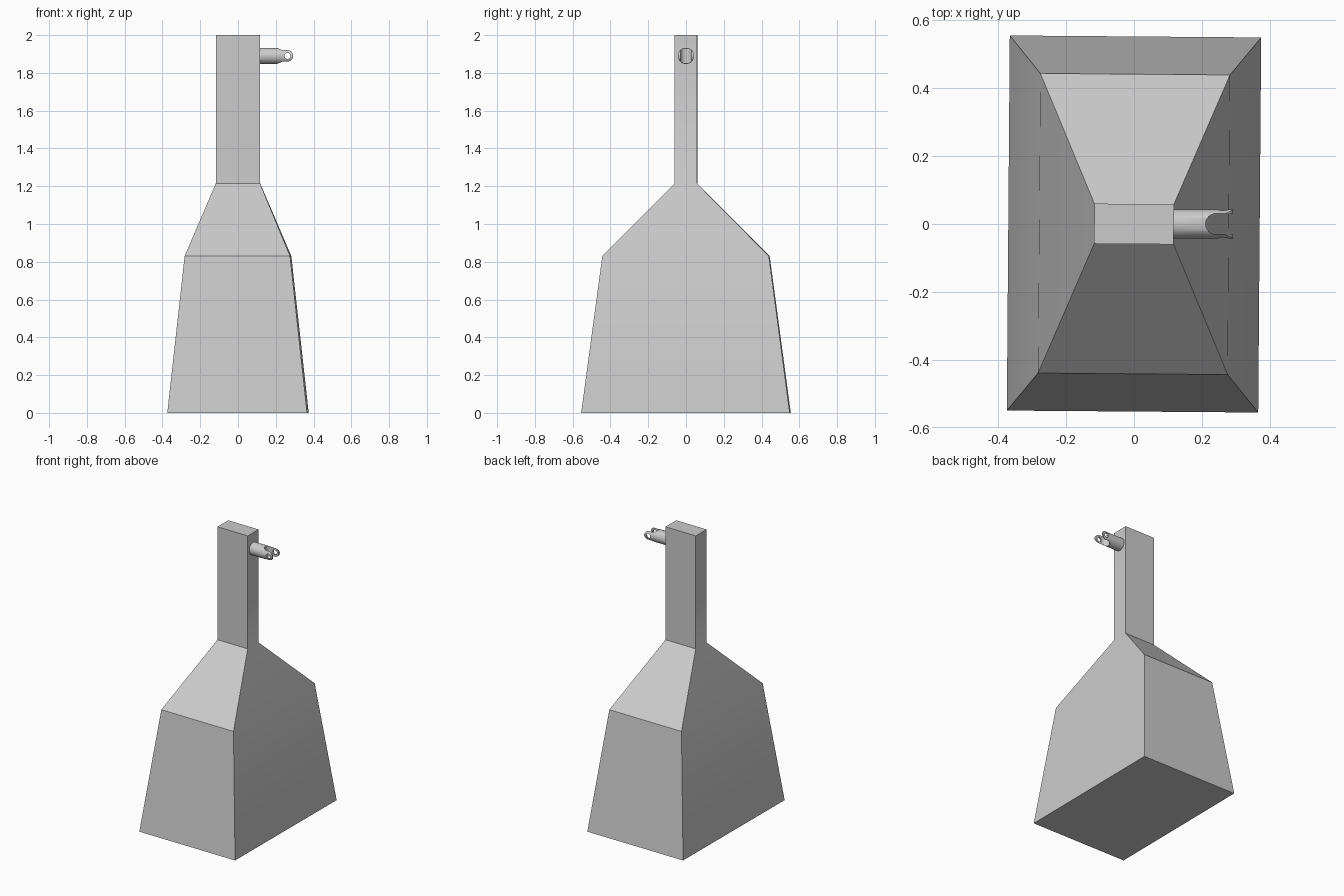
import bpy, bmesh, math
from mathutils import Matrix

cube = bpy.data.objects.get("Cube")
if cube:
    bpy.data.objects.remove(cube, do_unlink=True)

grey = bpy.data.materials.new("plain grey")
grey.use_nodes = True
grey.diffuse_color = (0.6, 0.6, 0.6, 1)
grey.node_tree.nodes["Principled BSDF"].inputs["Base Color"].default_value = (0.6, 0.6, 0.6, 1)


def add_object(name, bm):
    bmesh.ops.recalc_face_normals(bm, faces=bm.faces)
    mesh = bpy.data.meshes.new(name)
    bm.to_mesh(mesh)
    bm.free()
    mesh.materials.append(grey)
    obj = bpy.data.objects.new(name, mesh)
    bpy.context.collection.objects.link(obj)
    return obj


def prism(name, outline, depth, to_world):
    """Extrude a flat outline symmetrically about its plane."""
    bm = bmesh.new()
    face = bm.faces.new([bm.verts.new((u, v, -depth / 2)) for u, v in outline])
    new = bmesh.ops.extrude_face_region(bm, geom=[face])["geom"]
    verts = [g for g in new if isinstance(g, bmesh.types.BMVert)]
    bmesh.ops.translate(bm, vec=(0, 0, depth), verts=verts)
    bm.transform(to_world)
    return add_object(name, bm)


def arc(cx, radius, start, end, steps):
    angles = [math.radians(start + (end - start) * i / steps) for i in range(steps + 1)]
    return [(cx + radius * math.cos(a), radius * math.sin(a)) for a in angles]


def activate(obj):
    bpy.ops.object.select_all(action='DESELECT')
    obj.select_set(True)
    bpy.context.view_layer.objects.active = obj


def smooth(obj):
    activate(obj)
    bpy.ops.object.shade_smooth_by_angle(angle=math.radians(30))


def carve(obj, cutter, operation):
    mod = obj.modifiers.new(cutter.name, 'BOOLEAN')
    mod.object, mod.operation, mod.solver = cutter, operation, 'EXACT'
    activate(obj)
    bpy.ops.object.modifier_apply(modifier=mod.name)
    bpy.data.objects.remove(cutter, do_unlink=True)


# Weighted body: stacked rectangular rings (half width, half depth, height)
rings = [(0.37, 0.552, 0), (0.279, 0.441, 0.83), (0.117, 0.059, 1.215), (0.117, 0.059, 2)]
bm = bmesh.new()
loops = [[bm.verts.new((sx * w, sy * d, z))
          for sx, sy in ((-1, -1), (1, -1), (1, 1), (-1, 1))] for w, d, z in rings]
bm.faces.new(loops[0][::-1])
bm.faces.new(loops[-1])
for low, high in zip(loops, loops[1:]):
    for i in range(4):
        j = (i + 1) % 4
        bm.faces.new((low[i], low[j], high[j], high[i]))
bm.transform(Matrix.Rotation(math.radians(-0.45), 4, 'Z'))
smooth(add_object("tapered_body", bm))

# Clevis pin: round rod trimmed to a rounded tongue, slotted and drilled
pin_z = 1.89
lift = Matrix.Translation((0, 0, pin_z))
side_on = lift @ Matrix.Rotation(math.pi / 2, 4, 'X')

bm = bmesh.new()
bmesh.ops.create_cone(bm, cap_ends=True, segments=48, radius1=0.043, radius2=0.043, depth=0.3)
bm.transform(Matrix.Translation((0.25, 0, pin_z)) @ Matrix.Rotation(math.pi / 2, 4, 'Y'))
pin = add_object("clevis_pin", bm)

tongue = ([(0.108, -0.06), (0.205, -0.06), (0.205, -0.043), (0.235, -0.03)]
          + arc(0.262, 0.03, -90, 90, 20)
          + [(0.235, 0.03), (0.205, 0.043), (0.205, 0.06), (0.108, 0.06)])
carve(pin, prism("tongue_shape", tongue, 0.2, side_on), 'INTERSECT')

slot = arc(0.241, 0.03, 90, 270, 20) + [(0.4, -0.03), (0.4, 0.03)]
carve(pin, prism("slot_cutter", slot, 0.2, lift), 'DIFFERENCE')

hole = arc(0.262, 0.016, 0, 345, 23)
carve(pin, prism("hole_cutter", hole, 0.2, side_on), 'DIFFERENCE')
smooth(pin)
